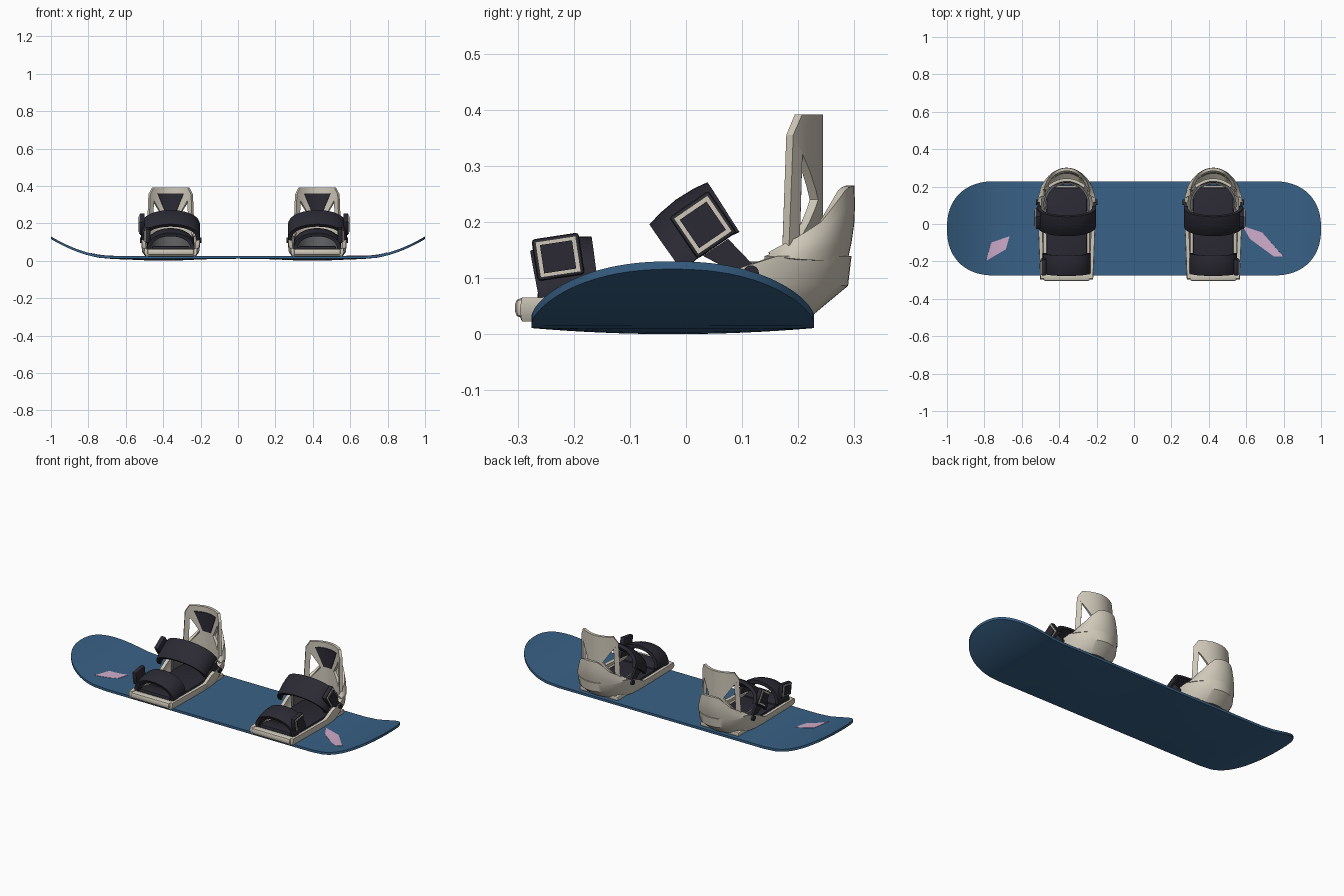
import bpy, bmesh, math
from mathutils import Vector, Matrix

if "Cube" in bpy.data.objects:
    bpy.data.objects.remove(bpy.data.objects["Cube"])


def material(name, r, g, b):
    m = bpy.data.materials.new(name)
    lin = [((c / 255 + 0.055) / 1.055) ** 2.4 for c in (r, g, b)]
    m.diffuse_color = (*lin, 1)
    m.use_nodes = True
    m.node_tree.nodes["Principled BSDF"].inputs["Base Color"].default_value = m.diffuse_color
    return m


BLUE = material("board blue", 56, 97, 134)
CREAM = material("warm cream", 208, 201, 186)
DARK = material("strap charcoal", 43, 42, 52)
GREY = material("liner grey", 98, 99, 102)
PINK = material("pale pink", 208, 172, 203)


def interp(table, t):
    for (a, va), (b, vb) in zip(table, table[1:]):
        if t <= b:
            return va + (vb - va) * max(0, (t - a) / (b - a))
    return table[-1][1]


def finish(name, bm, mat, thick=0, angle=40):
    bmesh.ops.remove_doubles(bm, verts=bm.verts, dist=1e-5)
    bmesh.ops.recalc_face_normals(bm, faces=bm.faces)
    me = bpy.data.meshes.new(name)
    bm.to_mesh(me)
    bm.free()
    ob = bpy.data.objects.new(name, me)
    bpy.context.collection.objects.link(ob)
    me.materials.append(mat)
    bpy.ops.object.select_all(action='DESELECT')
    ob.select_set(True)
    bpy.context.view_layer.objects.active = ob
    if thick:
        mod = ob.modifiers.new("thickness", 'SOLIDIFY')
        mod.thickness, mod.offset = thick, 0
        bpy.ops.object.modifier_apply(modifier=mod.name)
    bpy.ops.object.shade_smooth_by_angle(angle=math.radians(angle))
    return ob


def grid(name, rows, mat, thick=0, closed=False):
    """Skin rows of points; closed rows become a capped tube."""
    bm = bmesh.new()
    vs = [[bm.verts.new(p) for p in r] for r in rows]
    n = len(rows[0])
    for a, b in zip(vs, vs[1:]):
        for i in range(n if closed else n - 1):
            j = (i + 1) % n
            bm.faces.new((a[i], a[j], b[j], b[i]))
    if closed:
        bm.faces.new(vs[0])
        bm.faces.new(vs[-1])
    return finish(name, bm, mat, thick)


def sheet(name, polys, fn, mat, thick):
    """Flat outlines, sliced finely and wrapped on a surface by fn(a, b)."""
    bm = bmesh.new()
    for p in polys:
        bm.faces.new([bm.verts.new((a, b, 0)) for a, b in p])
    for k in range(-45, 46):
        bmesh.ops.bisect_plane(bm, geom=bm.verts[:] + bm.edges[:] + bm.faces[:],
                               plane_co=(k * 0.02 + 0.003, 0, 0), plane_no=(1, 0, 0))
    for v in bm.verts:
        v.co = fn(v.co.x, v.co.y)
    return finish(name, bm, mat, thick)


def box(name, center, size, mat, rot=0, bevel=0.006):
    bm = bmesh.new()
    bmesh.ops.create_cube(bm, size=1)
    bm.transform(Matrix.Translation(center) @ Matrix.Rotation(rot, 4, 'X')
                 @ Matrix.Diagonal((*size, 1)))
    if bevel:
        bmesh.ops.bevel(bm, geom=bm.edges[:], offset=bevel, segments=2,
                        affect='EDGES', profile=0.5)
    return finish(name, bm, mat)


# Board: flat centre, upturned rounded tips
YC, HW = -0.0235, 0.252


def top_z(x):
    return 0.025 + 0.105 * max(0, (abs(x) - 0.68) / 0.32) ** 1.8


def half_width(x):
    t = min(0.9995, max(0, (abs(x) - 0.74) / 0.26))
    return HW * (1 - t ** 2.3) ** (1 / 2.3)


tip = [0.74 + 0.26 * math.sin(math.pi / 2 * i / 24) for i in range(25)]
xs = [-x for x in reversed(tip)] + [i * 0.074 for i in range(-9, 10)] + tip
vv = [i / 8 for i in range(-8, 9)]
rows = []
for x in xs:
    w, z = half_width(x), top_z(x)
    belly = 0.011 * math.exp(-((abs(x) - 0.4) / 0.2) ** 2)
    rows.append([(x, YC + v * w, z) for v in vv]
                + [(x, YC + v * w, z - 0.014 - belly * (1 - v * v)) for v in reversed(vv)])
grid("board", rows, BLUE, closed=True)

# Pink painted patches on the deck
for side, poly in (
        ("left", [(-0.765, -0.1), (-0.665, -0.065), (-0.685, -0.135), (-0.79, -0.197)]),
        ("right", [(0.58, -0.01), (0.685, -0.045), (0.8, -0.175), (0.75, -0.175), (0.62, -0.08)])):
    sheet(side + "_deck_patch", [poly], lambda x, y: (x, y, top_z(x) + 0.0015), PINK, 0.002)


def u_path(hw0, hw1, y0, split, rear):
    """Horseshoe plan: straight sides joined by a half ellipse at the heel."""
    side = [(hw0 + (hw1 - hw0) * i / 8, y0 + (split - y0) * i / 8) for i in range(8)]
    arc = [(hw1 * math.cos(a), split + (rear - split) * math.sin(a))
           for a in (math.pi * i / 28 for i in range(29))]
    return side + arc + [(-x, y) for x, y in reversed(side)]


def binding(side, cx, s):
    def P(u, y, z):
        return (cx + s * u, y, z)

    def nm(part):
        return side + "_" + part

    # Base tray and toe lip
    box(nm("base_plate"), P(0, -0.045, 0.035), (0.25, 0.5, 0.024), CREAM)
    box(nm("toe_lip"), P(0, -0.283, 0.047), (0.25, 0.044, 0.036), CREAM, bevel=0.012)
    box(nm("footbed"), P(0, -0.035, 0.053), (0.215, 0.46, 0.016), DARK)
    box(nm("toe_ramp"), P(0, -0.215, 0.062), (0.2, 0.1, 0.024), DARK, -0.1)

    # Side rails running into the heel cup
    lo = u_path(0.122, 0.128, -0.292, 0.08, 0.22)
    mid = u_path(0.132, 0.146, -0.296, 0.09, 0.28)
    hi = u_path(0.130, 0.146, -0.292, 0.1, 0.285)
    tall = [(-0.3, 0.064), (0, 0.07), (0.06, 0.105), (0.16, 0.14), (0.3, 0.14)]
    zlo = [(0, 0.028), (0.22, 0.042)]
    rails = [[P(x, y, interp(zlo, y)) for x, y in lo],
             [P(x, y, (interp(zlo, y) + interp(tall, y)) / 2) for x, y in mid],
             [P(x, y, interp(tall, y)) for x, y in hi]]
    grid(nm("side_rails"), rails, CREAM, 0.02)

    # Heel hoop sweeping up behind the highback
    lo = u_path(0.142, 0.142, 0.14, 0.14, 0.28)
    hi = u_path(0.118, 0.118, 0.15, 0.15, 0.292)
    rise = [(0.15, 0.14), (0.2, 0.17), (0.24, 0.2), (0.28, 0.26), (0.292, 0.265)]
    hoop = []
    for k in range(5):
        f = k / 4
        hoop.append([P(a[0] + (b[0] - a[0]) * f,
                       a[1] + (b[1] - a[1]) * f + 0.006 * math.sin(math.pi * f),
                       0.132 + (interp(rise, b[1]) - 0.132) * f)
                     for a, b in zip(lo, hi)])
    grid(nm("heel_hoop"), hoop, CREAM, 0.016)

    # Grey liner inside the heel
    lin = u_path(0.112, 0.118, 0.06, 0.1, 0.225)
    grid(nm("heel_liner"), [[P(x, y, z) for x, y in lin] for z in (0.055, 0.13)], GREY, 0.012)

    # Highback: curved shell with triangular side openings
    def shell(off):
        return lambda u, z: P(u, 0.236 - off - 0.052 * (u / 0.115) ** 2, z)
    legs = [[(q * 0.114, 0.355), (q * 0.094, 0.322), (q * 0.1, 0.17), (q * 0.122, 0.15)]
            for q in (-1, 1)]
    centre = [(-0.095, 0.392), (0.095, 0.392), (0.114, 0.355), (0.045, 0.24),
              (-0.045, 0.24), (-0.114, 0.355)]
    foot = [(-0.122, 0.12), (0.122, 0.12), (0.122, 0.15), (0.1, 0.17), (0.045, 0.24),
            (-0.045, 0.24), (-0.1, 0.17), (-0.122, 0.15)]
    sheet(nm("highback"), legs + [centre, foot], shell(0), CREAM, 0.016)
    sheet(nm("highback_pad"), [[(-0.07, 0.36), (0.07, 0.36), (0.025, 0.25), (-0.025, 0.25)]],
          shell(0.01), DARK, 0.006)

    # Straps: arched bands, tilted in the side plane
    def strap(part, apex, wdir, ddir, half, span, drop):
        W, D = Vector(wdir).normalized(), Vector(ddir).normalized()
        band = []
        for w in (-1, -0.6, 0, 0.6, 1):
            row = []
            for i in range(25):
                a = math.pi * (i / 24 - 0.5)
                c = Vector(apex) + W * (half * w) + D * (drop * (1 - math.cos(a) ** 0.8)
                                                         + 0.008 * w * w)
                row.append(P(span * math.sin(a), c.x, c.y))
            band.append(row)
        grid(nm(part), band, DARK, 0.02)

    strap("ankle_strap", (-0.012, 0.232), (0.81, 0.59), (0.55, -0.83), 0.062, 0.148, 0.095)
    strap("toe_strap", (-0.222, 0.16), (0.97, 0.23), (0.15, -0.99), 0.054, 0.118, 0.09)

    # Ladder straps and pivot bolts joining the ankle strap to the rails
    for q, label in ((-1, "outer"), (1, "inner")):
        grid(nm(label + "_ladder"), [[P(q * 0.148, 0.03, 0.14), P(q * 0.148, 0.075, 0.17)],
                                     [P(q * 0.15, 0.105, 0.1), P(q * 0.15, 0.125, 0.118)]],
             DARK, 0.01)
        bm = bmesh.new()
        bmesh.ops.create_cone(bm, cap_ends=True, segments=16, radius1=0.014, radius2=0.014,
                              depth=0.02)
        bm.transform(Matrix.Translation(P(q * 0.155, 0.116, 0.109))
                     @ Matrix.Rotation(math.pi / 2, 4, 'Y'))
        finish(nm(label + "_pivot_bolt"), bm, DARK)

    # Buckles on the outer side: block, cream frame, dark lever
    for part, u, y, z, a, b, rot in (("ankle_buckle", -0.152, 0.03, 0.195, 0.085, 0.09, 0.6),
                                     ("toe_buckle", -0.122, -0.228, 0.138, 0.085, 0.075, 0.15)):
        box(nm(part), P(u, y, z), (0.026, a, b), DARK, rot)
        box(nm(part + "_frame"), P(u - 0.014, y, z), (0.006, a * 0.86, b * 0.86), CREAM, rot, 0)
        box(nm(part + "_lever"), P(u - 0.018, y, z), (0.006, a * 0.68, b * 0.68), DARK, rot, 0)


binding("left", -0.36, 1)
binding("right", 0.424, -1)
